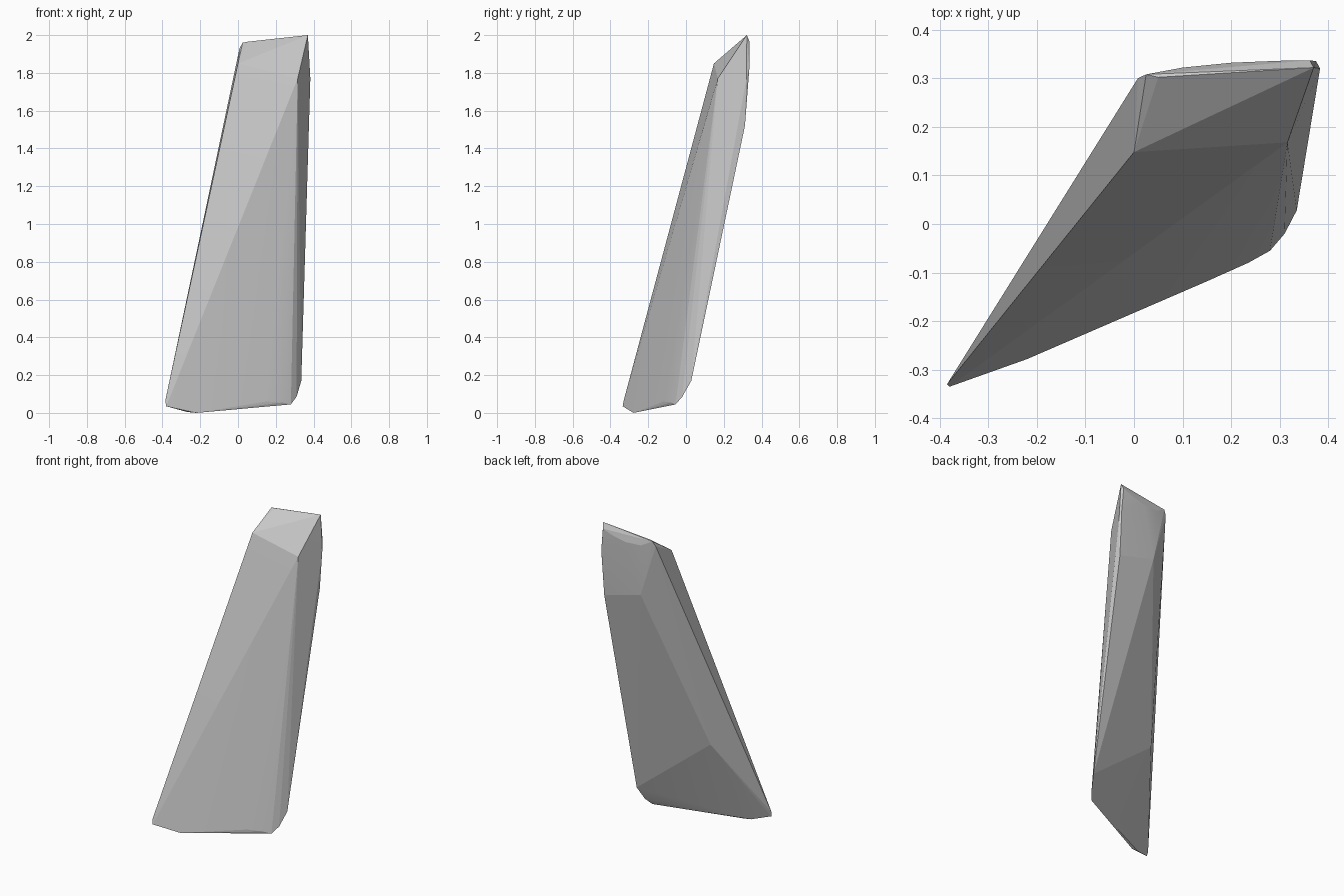
import bpy, bmesh

# Corners of the leaning stone slab; its skin is their convex hull
top = [(0.0, 0.148, 1.85), (0.316, 0.168, 1.77), (0.315, 0.163, 1.71),
       (0.37, 0.322, 2.0), (0.025, 0.308, 1.96), (0.05, 0.302, 1.965),
       (0.008, 0.30, 1.93), (0.1, 0.322, 1.92), (0.2, 0.332, 1.918),
       (0.30, 0.336, 1.94), (0.362, 0.337, 1.965), (0.383, 0.32, 1.77),
       (0.375, 0.335, 1.82)]
back = [(0.11, 0.31, 1.59), (0.37, 0.312, 1.52),
        (-0.156, -0.03, 0.558), (0.295, 0.065, 0.37)]
base = [(-0.385, -0.33, 0.065), (-0.38, -0.335, 0.035), (-0.22, -0.278, 0.0),
        (-0.27, -0.285, 0.005), (0.15, -0.118, 0.06), (0.235, -0.08, 0.055),
        (0.28, -0.055, 0.045), (0.31, -0.02, 0.085), (0.335, 0.028, 0.17)]

bm = bmesh.new()
for co in top + back + base:
    bm.verts.new(co)
bmesh.ops.convex_hull(bm, input=bm.verts[:])
loose = [v for v in bm.verts if not v.link_faces]
bmesh.ops.delete(bm, geom=loose, context='VERTS')
bmesh.ops.recalc_face_normals(bm, faces=bm.faces[:])

mesh = bpy.data.meshes.new("stone_slab")
bm.to_mesh(mesh)
bm.free()
slab = bpy.data.objects.new("stone_slab", mesh)
bpy.context.collection.objects.link(slab)

# Soften only the shallow facets
bpy.context.view_layer.objects.active = slab
slab.select_set(True)
bpy.ops.object.shade_smooth_by_angle(angle=0.12)
